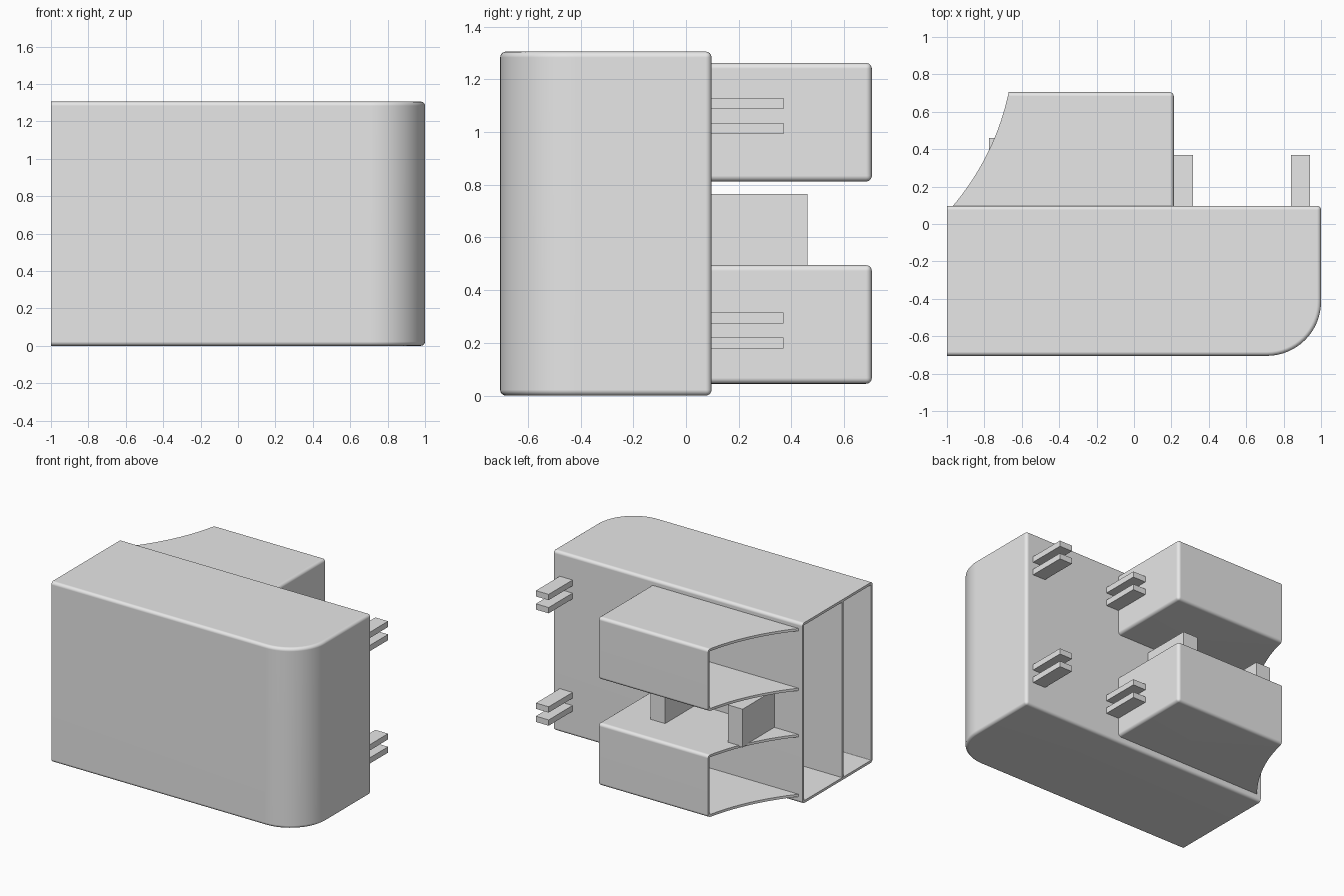
import bpy, bmesh, math
from mathutils import Vector

cube = bpy.data.objects.get("Cube")
if cube:
    bpy.data.objects.remove(cube, do_unlink=True)

grey = bpy.data.materials.new("light_grey")
grey.use_nodes = True
grey.diffuse_color = (0.8, 0.8, 0.8, 1)
grey.node_tree.nodes["Principled BSDF"].inputs["Base Color"].default_value = (0.8, 0.8, 0.8, 1)

WALL = 0.018
BEVEL = 0.022
BACK = 0.097      # rear face of the housing
DEPTH = 0.705     # half depth of the model
HEIGHT = 1.305


def finish(name, bm):
    mesh = bpy.data.meshes.new(name)
    bm.to_mesh(mesh)
    bm.free()
    mesh.materials.append(grey)
    obj = bpy.data.objects.new(name, mesh)
    bpy.context.collection.objects.link(obj)
    return obj


def box(name, lo, hi):
    bm = bmesh.new()
    bmesh.ops.create_cube(bm, size=1)
    for v in bm.verts:
        v.co = [a + (b - a) * (c + 0.5) for a, b, c in zip(lo, hi, v.co)]
    return finish(name, bm)


def open_shell(name, outline, z0, z1, is_open):
    """Extrude an outline, drop its open faces, round the rims, thicken inward."""
    bm = bmesh.new()
    base = bm.faces.new([bm.verts.new((x, y, z0)) for x, y in outline])
    top = bmesh.ops.extrude_face_region(bm, geom=[base], use_keep_orig=True)["geom"]
    for v in top:
        if isinstance(v, bmesh.types.BMVert):
            v.co.z = z1
    bmesh.ops.recalc_face_normals(bm, faces=bm.faces)
    bm.normal_update()
    doomed = [f for f in bm.faces if abs(f.normal.z) < 0.5 and is_open(f)]
    bmesh.ops.delete(bm, geom=doomed, context="FACES")
    sharp = [e for e in bm.edges if len(e.link_faces) == 2
             and e.calc_face_angle() > math.radians(40)]
    bmesh.ops.bevel(bm, geom=sharp, offset=BEVEL, segments=4, profile=0.5,
                    affect="EDGES", clamp_overlap=True)
    obj = finish(name, bm)
    solid = obj.modifiers.new("wall", "SOLIDIFY")
    solid.thickness = WALL
    solid.offset = -1
    solid.use_even_offset = True
    bpy.ops.object.select_all(action="DESELECT")
    obj.select_set(True)
    bpy.context.view_layer.objects.active = obj
    bpy.ops.object.modifier_apply(modifier=solid.name)
    bpy.ops.object.shade_smooth_by_angle(angle=math.radians(32))
    obj.modifiers.new("flat_shading", "WEIGHTED_NORMAL").keep_sharp = True
    return obj


# Main housing: one large rounded corner, open at the -x end
R = 0.29
corner = [(1 - R + R * math.sin(a), -DEPTH + R - R * math.cos(a))
          for a in (math.pi / 2 * i / 16 for i in range(17))]
housing = [(-1, BACK), (-1, -DEPTH)] + corner + [(1, BACK)]
open_shell("housing", housing, 0, HEIGHT, lambda f: f.normal.x < -0.9)

# Inner partition along the housing
box("partition", (-0.999, -0.375, WALL / 2), (0.99, -0.357, HEIGHT - WALL / 2))

# Rear pockets with a concave open end
start, bend, end = Vector((-0.97, BACK - 0.003)), Vector((-0.74, 0.37)), Vector((-0.67, DEPTH))
curve = [start * (1 - t) ** 2 + bend * 2 * t * (1 - t) + end * t * t
         for t in (i / 16 for i in range(17))]
pocket = [tuple(p) for p in curve] + [(0.213, DEPTH), (0.213, BACK - 0.003)]
for name, z in (("lower_pocket", 0.045), ("upper_pocket", 0.812)):
    open_shell(name, pocket, z, z + 0.45,
               lambda f: f.normal.x < -0.5 or f.normal.y < -0.9)

# Posts between the pockets
for name, x in (("outer_post", -0.775), ("inner_post", -0.155)):
    box(name, (x, BACK - 0.005, 0.488), (x + 0.118, 0.46, 0.765))

# Pairs of rear tabs
for side, x in (("inner", 0.214), ("outer", 0.84)):
    for level, z in (("lower", 0.179), ("upper", 0.992)):
        for i in range(2):
            zz = z + 0.095 * i
            box(f"{side}_{level}_tab_{i + 1}", (x, BACK - 0.005, zz), (x + 0.102, 0.37, zz + 0.042))
